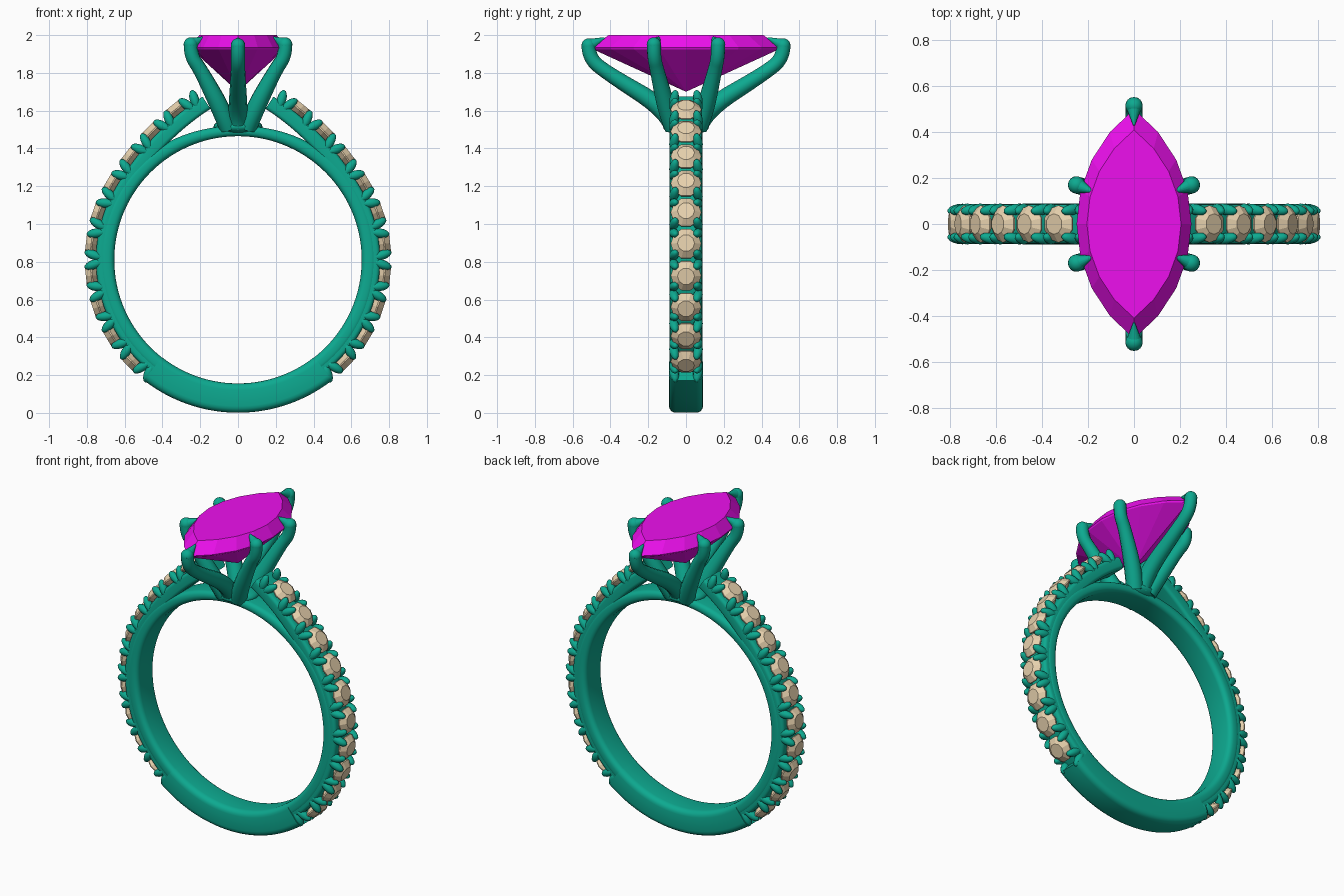
import bpy, bmesh
from math import sin, cos, pi, radians, degrees
from mathutils import Vector, Matrix

if "Cube" in bpy.data.objects:
    bpy.data.objects.remove(bpy.data.objects["Cube"])

CZ = 0.81          # centre height of the finger hole
R_IN, R_OUT = 0.655, 0.81


def material(name, col):
    m = bpy.data.materials.new(name)
    m.diffuse_color = (*col, 1)
    m.use_nodes = True
    m.node_tree.nodes["Principled BSDF"].inputs["Base Color"].default_value = m.diffuse_color
    return m


METAL = material("metal", (0.004, 0.40, 0.28))
MAGENTA = material("magenta_gem", (0.85, 0.005, 0.85))
BEIGE = material("beige_gem", (0.80, 0.64, 0.42))


def finish(name, bm, mat, smooth=True):
    bmesh.ops.recalc_face_normals(bm, faces=bm.faces)
    me = bpy.data.meshes.new(name)
    bm.to_mesh(me)
    bm.free()
    ob = bpy.data.objects.new(name, me)
    bpy.context.collection.objects.link(ob)
    me.materials.append(mat)
    if smooth:
        bpy.context.view_layer.objects.active = ob
        ob.select_set(True)
        bpy.ops.object.shade_smooth_by_angle(angle=radians(40))
        ob.select_set(False)
    return ob


def sweep(bm, stations, hw, closed=False, c=0.03):
    """Rounded-rectangle section swept through (inner, outer) point pairs in the xz plane."""
    rings = []
    for a, b in stations:
        n = (b - a).normalized()
        t = (b - a).length
        r = min(c, t * 0.45)
        ring = []
        for k, (u, y) in enumerate([(t - r, hw - r), (r, hw - r), (r, r - hw), (t - r, r - hw)]):
            for j in range(5):
                ang = (k + j / 4) * pi / 2
                p = a + n * (u + r * cos(ang))
                ring.append(bm.verts.new((p.x, y + r * sin(ang), p.z)))
        rings.append(ring)
    m = len(rings)
    for i in range(m if closed else m - 1):
        p, q = rings[i], rings[(i + 1) % m]
        for j in range(len(p)):
            k = (j + 1) % len(p)
            bm.faces.new((p[j], p[k], q[k], q[j]))
    if not closed:
        bm.faces.new(rings[0])
        bm.faces.new(rings[-1])


def polar(r, deg):
    return Vector((r * cos(radians(deg)), 0, CZ + r * sin(radians(deg))))


# outer edge of one jewelled shoulder: ring arc, then a flatter arc rising to the head
A0, A1, R2 = -52, 30, 1.5
L1 = radians(A1 - A0) * R_OUT
C2 = polar(R_OUT - R2, A1)
S_END = L1 + radians(27) * R2


def edge(s):
    if s < L1:
        a = radians(A0) + s / R_OUT
        base, r = Vector((0, 0, CZ)), R_OUT
    else:
        a = radians(A1) + (s - L1) / R2
        base, r = C2, R2
    n = Vector((cos(a), 0, sin(a)))
    return base + n * r, n, Vector((-n.z, 0, n.x))


def mirror_x(bm):
    g = bmesh.ops.duplicate(bm, geom=bm.verts[:] + bm.edges[:] + bm.faces[:])["geom"]
    for v in g:
        if isinstance(v, bmesh.types.BMVert):
            v.co.x *= -1


# inner ring, thinner at the bridge under the head
bm = bmesh.new()
ring = []
for i in range(120):
    d = i * 3
    top = max(0, sin(radians(d))) ** 6
    ring.append((polar(R_IN, d), polar(0.735 - 0.025 * top, d)))
sweep(bm, ring, 0.088, closed=True)
finish("inner_ring", bm, METAL)

# plain lower shank
bm = bmesh.new()
sweep(bm, [(polar(R_IN - 0.001, d), polar(R_OUT - 0.001, d)) for d in range(-128, -51, 2)], 0.09, c=0.035)
finish("plain_shank", bm, METAL)

# shoulders carrying the small stones
bm = bmesh.new()
st = []
for i in range(61):
    p, n, t = edge(S_END * i / 60)
    st.append((p - n * 0.135, p - n * 0.058))
sweep(bm, st, 0.085, c=0.02)
mirror_x(bm)
finish("shoulders", bm, METAL)

# small round stones and the paired claws between them
STEP, S0 = 0.1765, 0.03
stones, claws = bmesh.new(), bmesh.new()
for i in range(10):
    p, n, t = edge(S0 + STEP * (i + 0.5))
    M = Matrix((t, Vector((0, 1, 0)), n)).transposed().to_4x4()
    for r1, r2, lo, hi in [(0.0, 0.081, -0.09, -0.035), (0.081, 0.081, -0.035, -0.028), (0.081, 0.045, -0.028, 0.0)]:
        bmesh.ops.create_cone(stones, cap_ends=(hi == 0.0), segments=10, radius1=r1, radius2=r2, depth=hi - lo,
                              matrix=Matrix.Translation(p + n * (lo + hi) / 2) @ M)
bmesh.ops.remove_doubles(stones, verts=stones.verts, dist=0.0005)
for i in range(11):
    p, n, t = edge(S0 + STEP * i)
    for sy in (-1, 1):
        for lean in (-1, 1):
            a = p - n * 0.095 + t * lean * 0.008 + Vector((0, sy * 0.072, 0))
            b = p + n * 0.002 + t * lean * 0.042 + Vector((0, sy * 0.054, 0))
            M = (b - a).to_track_quat('Z', 'Y').to_matrix().to_4x4()
            S = Matrix.Diagonal((0.025, 0.025, (b - a).length / 2, 1))
            bmesh.ops.create_uvsphere(claws, u_segments=10, v_segments=8, radius=1,
                                      matrix=Matrix.Translation((a + b) / 2) @ M @ S)
mirror_x(stones)
mirror_x(claws)
finish("small_stones", stones, BEIGE, smooth=False)
finish("stone_claws", claws, METAL)

# head base joining the prongs to the bridge
bm = bmesh.new()
bmesh.ops.create_uvsphere(bm, u_segments=28, v_segments=14, radius=1,
                          matrix=Matrix.Translation((0, 0, 1.515)) @ Matrix.Diagonal((0.13, 0.122, 0.045, 1)))
finish("head_base", bm, METAL)


# prongs: tapering tubes with a rounded tip and a claw folded over the gem
def prong(name, pts, radii, claw):
    cu = bpy.data.curves.new(name, 'CURVE')
    cu.dimensions = '3D'
    cu.bevel_depth, cu.bevel_resolution, cu.use_fill_caps = 1.0, 4, True
    sp = cu.splines.new('NURBS')
    sp.points.add(len(pts) - 1)
    for q, p, r in zip(sp.points, pts, radii):
        q.co, q.radius = (*p, 1), r
    sp.use_endpoint_u, sp.order_u, sp.resolution_u = True, 3, 6
    cu.materials.append(METAL)
    bpy.context.collection.objects.link(bpy.data.objects.new(name, cu))
    bm = bmesh.new()
    tip, end = Vector(pts[-1]), Vector(claw)
    bmesh.ops.create_uvsphere(bm, u_segments=16, v_segments=10, radius=radii[-1], matrix=Matrix.Translation(tip))
    d = end - tip
    bmesh.ops.create_cone(bm, cap_ends=True, segments=16, radius1=radii[-1] * 0.97, radius2=0.004, depth=d.length,
                          matrix=Matrix.Translation((tip + end) / 2) @ d.to_track_quat('Z', 'Y').to_matrix().to_4x4())
    finish(name + "_tip", bm, METAL)


RAD = [0.05, 0.052, 0.038, 0.037, 0.038]
for sy in (-1, 1):
    prong("end_prong", [(0, sy * y, z) for y, z in
                        [(0.065, 1.51), (0.09, 1.60), (0.42, 1.80), (0.515, 1.88), (0.515, 1.945)]],
          RAD, (0, sy * 0.43, 1.985))
    for sx in (-1, 1):
        prong("side_prong", [(sx * x, sy * y, z) for x, y, z in
                             [(0.05, 0.065, 1.51), (0.085, 0.10, 1.60), (0.20, 0.155, 1.82),
                              (0.25, 0.17, 1.89), (0.25, 0.17, 1.95)]],
              RAD, (sx * 0.175, sy * 0.14, 1.99))

# marquise gem: pointed-oval outlines stacked from culet to table
bm = bmesh.new()
N = 8
half = [(0.625 * cos(a) - 0.375, 0.625 * sin(a)) for a in
        [radians(53.13) * (2 * i / N - 1) for i in range(N)]]
outline = half + [(-x, -y) for x, y in half]
levels = [(0.985, 1.925), (1.0, 1.935), (0.82, 2.0)]
rows = [[bm.verts.new((x * k, y * k, z)) for x, y in outline] for k, z in levels]
M = len(outline)
keel = bm.verts.new((0, 0, 1.70))
for i in range(M):
    j = (i + 1) % M
    bm.faces.new((keel, rows[0][j], rows[0][i]))
    bm.faces.new((rows[0][i], rows[0][j], rows[1][j], rows[1][i]))
    bm.faces.new((rows[1][i], rows[1][j], rows[2][j]))
    bm.faces.new((rows[1][i], rows[2][j], rows[2][i]))
bm.faces.new(rows[2])
finish("marquise_gem", bm, MAGENTA, smooth=False)
